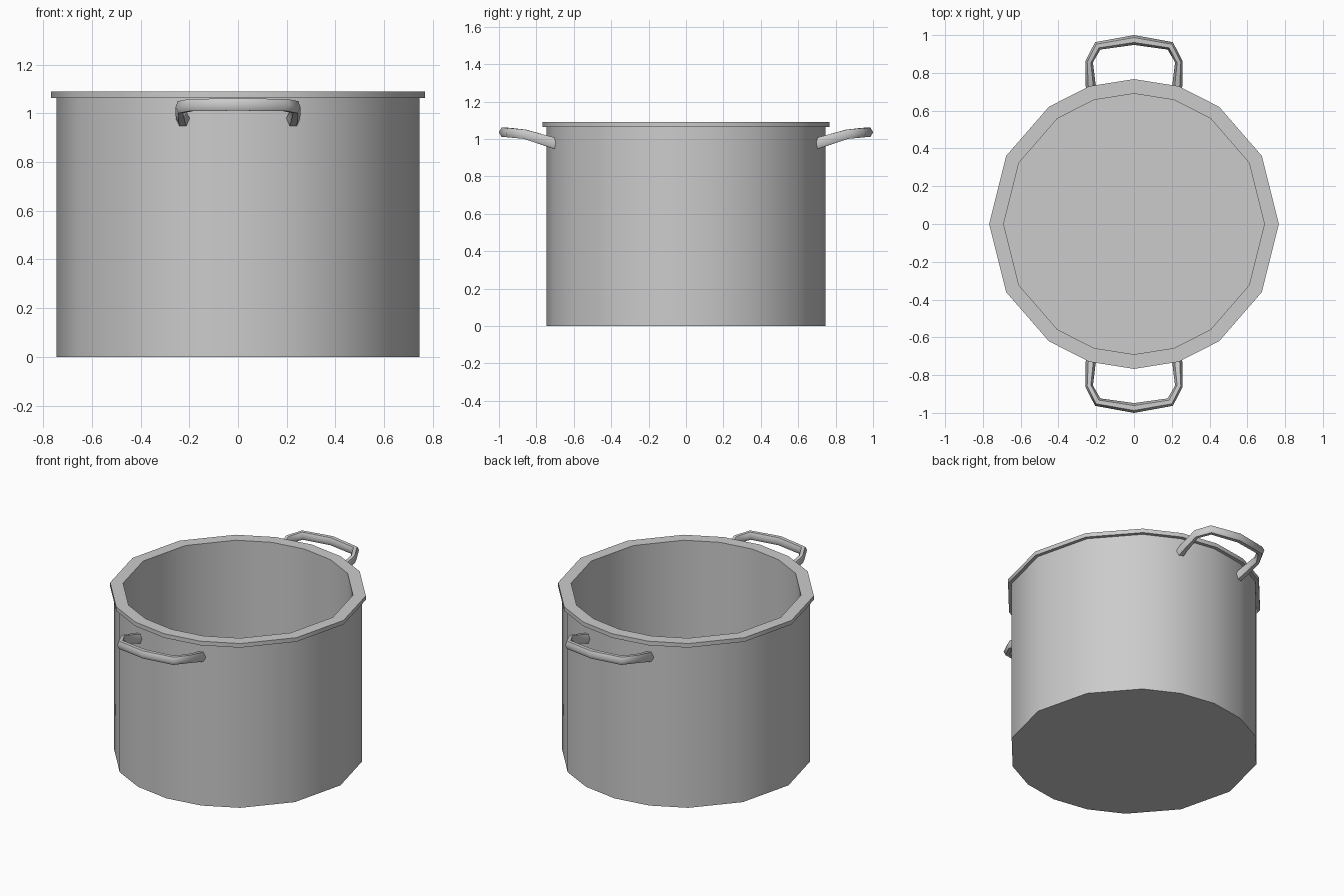
import bpy, bmesh, math
from mathutils import Vector

if "Cube" in bpy.data.objects:
    bpy.data.objects.remove(bpy.data.objects["Cube"])


def finish(name, bm, angle):
    bmesh.ops.recalc_face_normals(bm, faces=bm.faces)
    mesh = bpy.data.meshes.new(name)
    bm.to_mesh(mesh)
    bm.free()
    obj = bpy.data.objects.new(name, mesh)
    bpy.context.collection.objects.link(obj)
    bpy.ops.object.select_all(action='DESELECT')
    obj.select_set(True)
    bpy.context.view_layer.objects.active = obj
    bpy.ops.object.shade_smooth_by_angle(angle=math.radians(angle))
    return obj


def skin(bm, rings):
    # Join successive vertex rings and cap both ends
    loops = [[bm.verts.new(p) for p in r] for r in rings]
    n = len(loops[0])
    for a, b in zip(loops, loops[1:]):
        for i in range(n):
            j = (i + 1) % n
            bm.faces.new((a[i], a[j], b[j], b[i]))
    bm.faces.new(loops[0][::-1])
    bm.faces.new(loops[-1])


# Pot: wall, overhanging rim and hollow inside, 16 unevenly spaced sides
quarter = [0, 28, 54, 72]
angles = quarter + [90] + [180 - a for a in quarter[:0:-1]]
angles = [math.radians(a + t) for t in (0, 180) for a in angles]
profile = [(.745, 0), (.745, 1.063), (.767, 1.063), (.767, 1.09), (.69, 1.09), (.69, .03)]
bm = bmesh.new()
skin(bm, [[(r * math.cos(a), r * math.sin(a), z) for a in angles] for r, z in profile])
finish("pot_body", bm, 35)

# Handles: six-sided bar swept along a bent loop (x, y, z, half width, half height)
half = [(.224, .685, .972, .030, .030), (.230, .745, .990, .026, .028),
        (.237, .860, 1.025, .020, .025), (.192, .943, 1.034, .024, .025)]
path = half + [(0, .974, 1.036, .026, .025)] + [(-p[0],) + p[1:] for p in half[::-1]]


def handle(name, side):
    pts = [Vector(p[:3]) for p in path]
    rings = []
    for i, p in enumerate(pts):
        before = (p - pts[i - 1]).normalized() if i else None
        after = (pts[i + 1] - p).normalized() if i < len(pts) - 1 else None
        t = ((before or after) + (after or before)).normalized()
        across = t.cross(Vector((0, 0, 1))).normalized()
        up = across.cross(t)
        w, h = path[i][3:]
        ring = []
        for k in range(6):
            a = k * math.pi / 3
            q = p + across * w * math.cos(a) + up * h * math.sin(a) / math.sin(math.pi / 3)
            ring.append((q.x * side, q.y * side, q.z))
        rings.append(ring)
    bm = bmesh.new()
    skin(bm, rings)
    finish(name, bm, 62)


handle("back_handle", 1)
handle("front_handle", -1)
